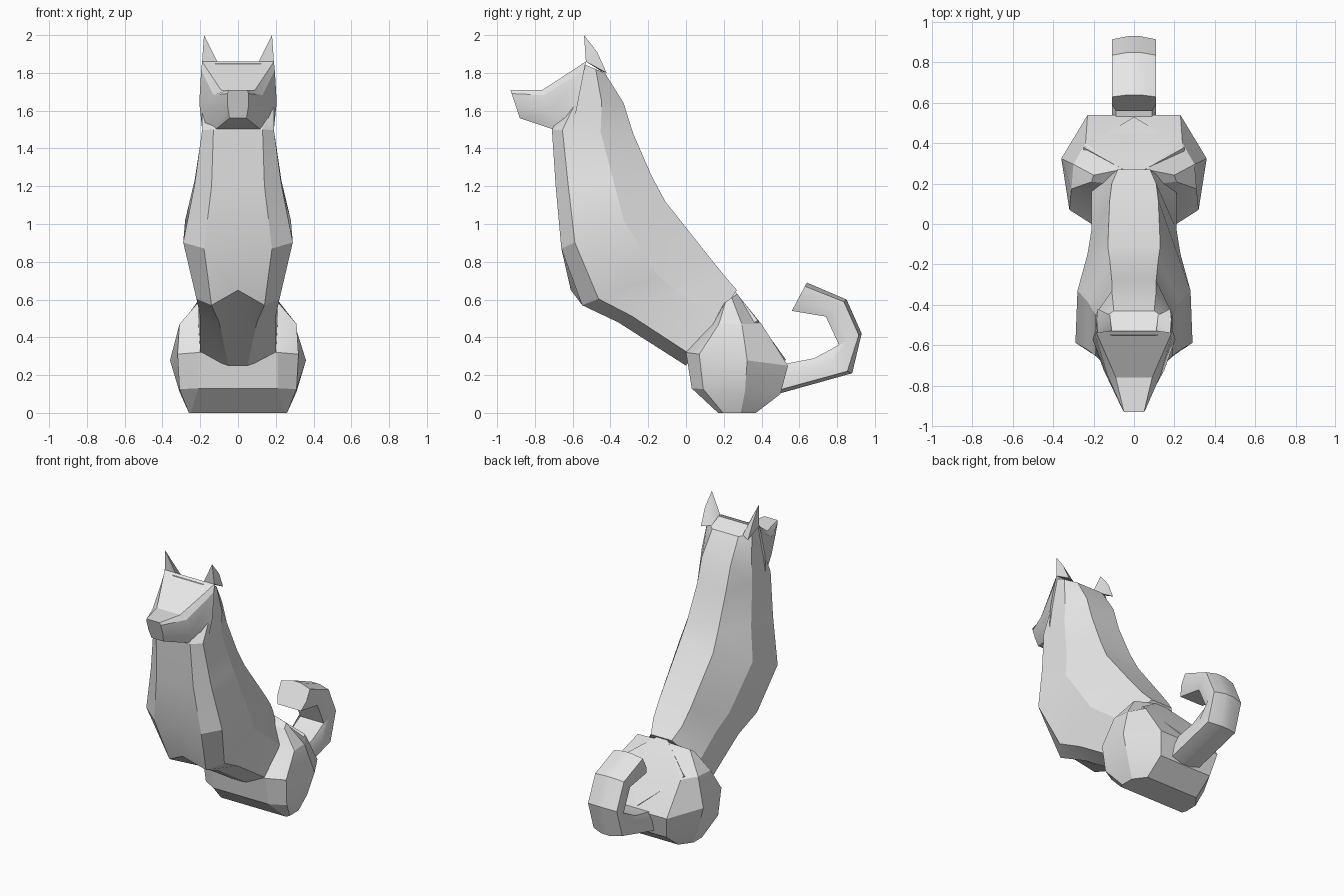
import bpy
import bmesh
import math
from mathutils import Vector

default_cube = bpy.data.objects.get("Cube")
if default_cube:
    bpy.data.objects.remove(default_cube, do_unlink=True)

# One plain grey coat
coat = bpy.data.materials.new("grey_coat")
coat.use_nodes = True
grey = (0.8, 0.8, 0.8, 1)
coat.diffuse_color = grey
coat.node_tree.nodes["Principled BSDF"].inputs["Base Color"].default_value = grey


def finish(name, bm):
    """Turn a bmesh into a softly shaded object that keeps its sharp creases."""
    bmesh.ops.recalc_face_normals(bm, faces=bm.faces)
    mesh = bpy.data.meshes.new(name)
    bm.to_mesh(mesh)
    bm.free()
    mesh.materials.append(coat)
    obj = bpy.data.objects.new(name, mesh)
    bpy.context.collection.objects.link(obj)
    bpy.ops.object.select_all(action='DESELECT')
    obj.select_set(True)
    bpy.context.view_layer.objects.active = obj
    bpy.ops.object.shade_smooth_by_angle(angle=math.radians(25))
    return obj


def section(start, end, widths):
    """Symmetric ten-sided ring between two centre points given as (y, z)."""
    a, b = Vector((0, *start)), Vector((0, *end))
    steps = (0, 0.13, 0.6, 1)
    half = [a.lerp(b, t) + Vector((w, 0, 0)) for t, w in zip(steps, widths)]
    other = [Vector((-p.x, p.y, p.z)) for p in reversed(half)]
    return [a] + half + [b] + other


def loft(name, rings, adjust=None):
    """Skin a list of section rings and close both ends."""
    bm = bmesh.new()
    loops = [[bm.verts.new(p) for p in section(*ring)] for ring in rings]
    for lower, upper in zip(loops, loops[1:]):
        for i in range(len(lower)):
            j = (i + 1) % len(lower)
            bm.faces.new((lower[i], lower[j], upper[j], upper[i]))
    for loop in (loops[0], loops[-1]):
        bm.faces.new(loop)
    if adjust:
        adjust(loops)
    return finish(name, bm)


def hull(name, points):
    """Solid convex shape around a few points."""
    bm = bmesh.new()
    for p in points:
        bm.verts.new(p)
    bmesh.ops.convex_hull(bm, input=bm.verts)
    return finish(name, bm)


def raise_chest_centre(loops):
    # Notch between the two front leg stubs
    loops[5][0].co += Vector((0, -0.06, 0.08))


# Neck, chest, back and belly: front point, back point, widths front to back
loft("body", [
    ((-0.55, 1.85), (-0.43, 1.8), (0.11, 0.18, 0.17, 0.1)),
    ((-0.62, 1.65), (-0.33, 1.64), (0.12, 0.19, 0.19, 0.11)),
    ((-0.71, 1.5), (-0.28, 1.48), (0.13, 0.19, 0.19, 0.11)),
    ((-0.69, 1.2), (-0.18, 1.25), (0.14, 0.23, 0.23, 0.12)),
    ((-0.66, 0.87), (-0.11, 1.12), (0.18, 0.29, 0.28, 0.13)),
    ((-0.55, 0.57), (0.12, 0.83), (0.14, 0.22, 0.23, 0.12)),
    ((-0.36, 0.48), (0.2, 0.73), (0.1, 0.2, 0.21, 0.11)),
    ((0, 0.25), (0.27, 0.65), (0.05, 0.2, 0.21, 0.08)),
], raise_chest_centre)

# Seated hindquarters, floor upwards
loft("hindquarters", [
    ((0.17, 0), (0.37, 0), (0.25, 0.26, 0.26, 0.2)),
    ((0.03, 0.13), (0.5, 0.1), (0.21, 0.31, 0.31, 0.2)),
    ((0, 0.32), (0.54, 0.25), (0.21, 0.32, 0.36, 0.23)),
    ((0.14, 0.47), (0.4, 0.47), (0.2, 0.31, 0.3, 0.24)),
    ((0.2, 0.58), (0.27, 0.63), (0.12, 0.21, 0.2, 0.06)),
])

# Diamond shaped rump panel above the tail
rump = [Vector(p) for p in ((0, 0.24, 0.67), (0.25, 0.38, 0.49),
                            (0, 0.53, 0.28), (-0.25, 0.38, 0.49))]
hull("rump_panel", rump + [p - Vector((0, 0.03, 0.02)) for p in rump])

# Head from skull to nose: top point, jaw point, widths top to bottom
loft("head", [
    ((-0.53, 1.86), (-0.6, 1.5), (0.19, 0.195, 0.205, 0.19)),
    ((-0.76, 1.71), (-0.7, 1.5), (0.09, 0.13, 0.15, 0.12)),
    ((-0.93, 1.71), (-0.88, 1.56), (0.05, 0.055, 0.055, 0.045)),
])

# Pointed ears
for side, label in ((1, "left"), (-1, "right")):
    ear = ((0.11, -0.53, 1.86), (0.19, -0.53, 1.86), (0.18, -0.42, 1.8),
           (0.12, -0.45, 1.81), (0.18, -0.54, 2), (0.185, -0.47, 1.91))
    hull(label + "_ear", [(side * x, y, z) for x, y, z in ear])

# Curled tail: outer ridge, inner edge, widths outer to inner
tail_widths = (0.03, 0.11, 0.11, 0.09)
loft("tail", [(outer, inner, tail_widths) for outer, inner in (
    ((0.45, 0.09), (0.48, 0.25)),
    ((0.88, 0.21), (0.68, 0.29)),
    ((0.93, 0.42), (0.81, 0.36)),
    ((0.85, 0.6), (0.74, 0.51)),
    ((0.64, 0.69), (0.56, 0.54)),
)])
